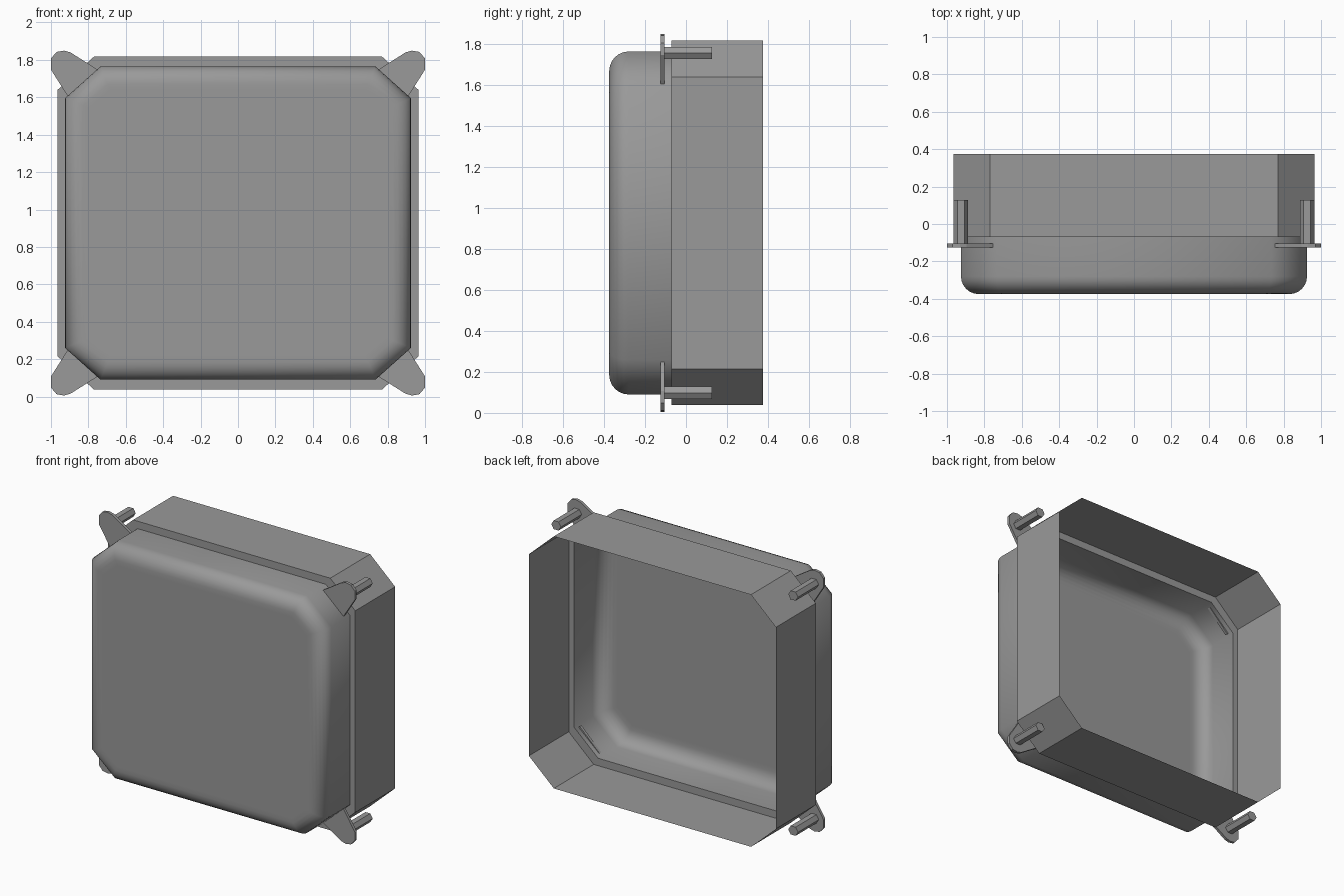
import bpy, bmesh, math

cube = bpy.data.objects.get("Cube")
if cube:
    bpy.data.objects.remove(cube, do_unlink=True)

MID_Z = 0.9275  # height of the housing centre

grey = bpy.data.materials.new("mid grey")
grey.use_nodes = True
colour = (0.32, 0.32, 0.32, 1)
grey.diffuse_color = colour
grey.node_tree.nodes["Principled BSDF"].inputs["Base Color"].default_value = colour


def octagon(half_x, half_z, cut_x, cut_z):
    """Chamfered rectangle, anticlockwise as seen from the front."""
    x, z, a, b = half_x, half_z, half_x - cut_x, half_z - cut_z
    return [(-a, -z), (a, -z), (x, -b), (x, b), (a, z), (-a, z), (-x, b), (-x, -b)]


def loft(name, rings, cap_first=False, cap_last=False):
    """Skin a list of (outline, y) rings running from back to front."""
    bm = bmesh.new()
    loops = [[bm.verts.new((x, y, z + MID_Z)) for x, z in pts] for pts, y in rings]
    n = len(loops[0])
    for back, front in zip(loops, loops[1:]):
        for i in range(n):
            j = (i + 1) % n
            bm.faces.new((back[i], back[j], front[j], front[i]))
    if cap_first:
        bm.faces.new(loops[0][::-1])
    if cap_last:
        bm.faces.new(loops[-1])
    if cap_first and cap_last:
        bmesh.ops.recalc_face_normals(bm, faces=bm.faces)
    mesh = bpy.data.meshes.new(name)
    bm.to_mesh(mesh)
    bm.free()
    mesh.materials.append(grey)
    obj = bpy.data.objects.new(name, mesh)
    bpy.context.collection.objects.link(obj)
    return obj


def smooth(obj, angle):
    bpy.ops.object.select_all(action="DESELECT")
    obj.select_set(True)
    bpy.context.view_layer.objects.active = obj
    bpy.ops.object.shade_smooth_by_angle(angle=math.radians(angle))


# Rear frame: open chamfered sleeve with a flat ledge at its front
frame = octagon(0.965, 0.89, 0.195, 0.178)
rim = octagon(0.925, 0.8375, 0.19, 0.17)
loft("rear_frame", [(frame, 0.375), (frame, -0.07), (rim, -0.07)])

# Front cover: hollow tray with a rounded front edge
RADIUS, STEPS = 0.095, 6
rings = [(rim, -0.07)]
for k in range(STEPS + 1):
    t = math.pi / 2 * k / STEPS
    d = RADIUS * (1 - math.cos(t))
    cut = 0.586 * d
    outline = octagon(0.925 - d, 0.8375 - d, 0.19 - cut, 0.17 - cut)
    rings.append((outline, -0.28 - RADIUS * math.sin(t)))
rings.append((octagon(0.80, 0.71, 0.12, 0.10), -0.375))
smooth(loft("front_cover", rings, cap_last=True), 60)

# Corner lugs with pins pointing back
LUG = [(0.905, 0.67), (1.0, 0.82), (1.0, 0.88), (0.97, 0.915),
       (0.93, 0.922), (0.895, 0.912), (0.75, 0.82)]
PIN = [(0.926 + 0.038 * math.cos(i * math.pi / 3),
        0.83 + 0.035 * math.sin(i * math.pi / 3)) for i in range(6)]
for sx, side in ((1, "left"), (-1, "right")):
    for sz, level in ((1, "upper"), (-1, "lower")):
        for part, pts, y0, y1 in (("lug", LUG, -0.105, -0.125),
                                  ("pin", PIN, 0.127, -0.11)):
            outline = [(x * sx, z * sz) for x, z in pts]
            loft(f"{level}_{side}_{part}", [(outline, y0), (outline, y1)], True, True)
